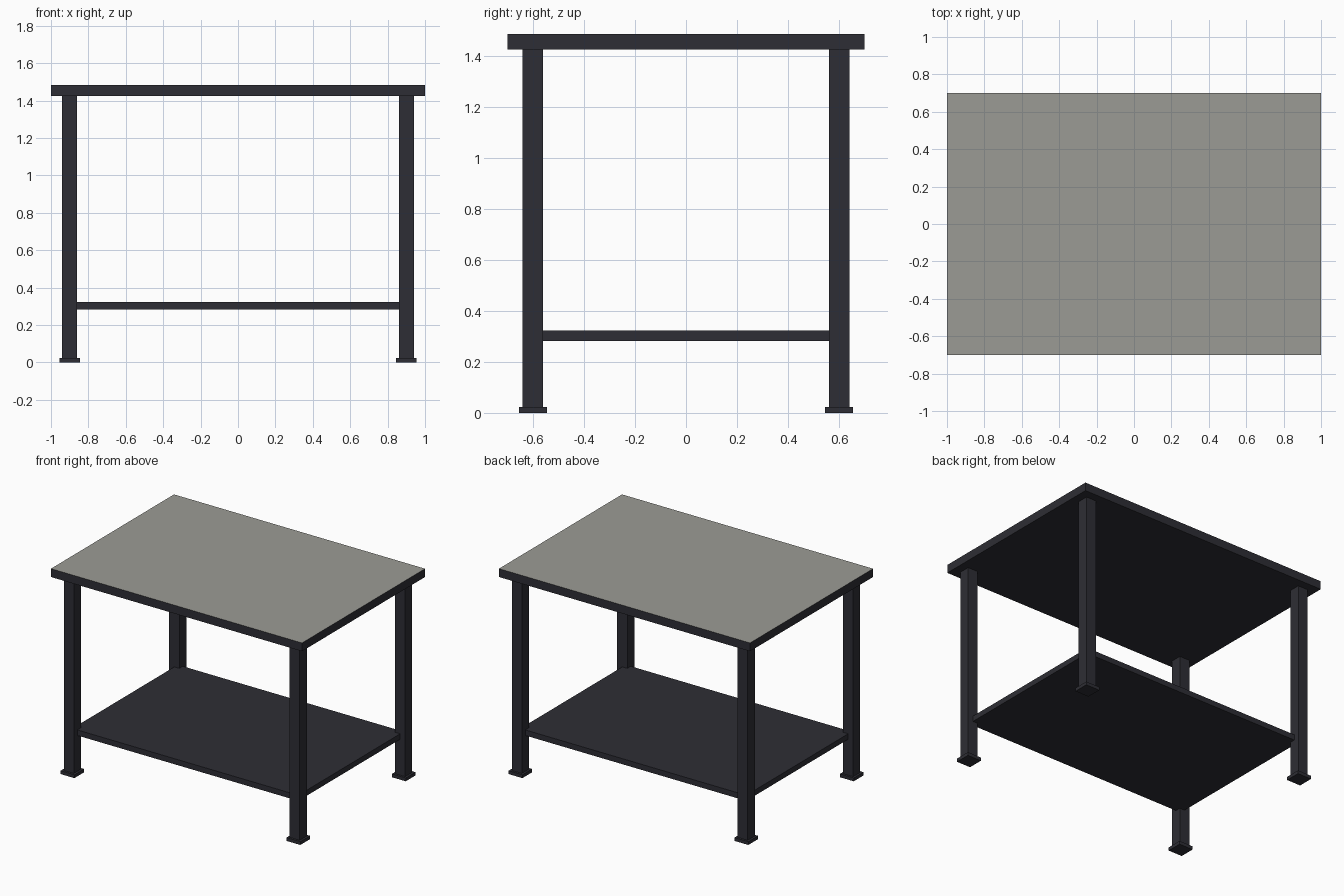
import bpy

if "Cube" in bpy.data.objects:
    bpy.data.objects.remove(bpy.data.objects["Cube"])


def material(name, rgb):
    m = bpy.data.materials.new(name)
    m.diffuse_color = (*rgb, 1)
    m.use_nodes = True
    m.node_tree.nodes["Principled BSDF"].inputs["Base Color"].default_value = m.diffuse_color
    return m


dark = material("dark steel", (0.027, 0.027, 0.035))
grey = material("grey worktop", (0.33, 0.33, 0.30))


def box(name, x, y, z0, size_x, size_y, z1):
    """Box centred on x, y and spanning z0 to z1."""
    bpy.ops.mesh.primitive_cube_add(size=1, location=(x, y, (z0 + z1) / 2))
    ob = bpy.context.object
    ob.name = name
    ob.scale = (size_x, size_y, z1 - z0)
    bpy.ops.object.transform_apply(location=False, rotation=False, scale=True)
    ob.data.materials.append(dark)
    return ob


# Table top: dark slab with a grey upper face
top = box("table_top", 0, 0, 1.424, 2.0, 1.4, 1.484)
top.data.materials.append(grey)
for f in top.data.polygons:
    f.material_index = 1 if f.normal.z > 0.5 else 0

# Lower shelf, its corners running into the leg centres
box("lower_shelf", 0, 0, 0.282, 1.8, 1.2, 0.322)

# Four legs with flat foot plates
for side_y, sy in (("front", -1), ("back", 1)):
    for side_x, sx in (("left", -1), ("right", 1)):
        box(f"{side_y}_{side_x}_leg", sx * 0.9, sy * 0.6, 0.024, 0.08, 0.08, 1.424)
        box(f"{side_y}_{side_x}_foot", sx * 0.9, sy * 0.6, 0, 0.11, 0.11, 0.024)
